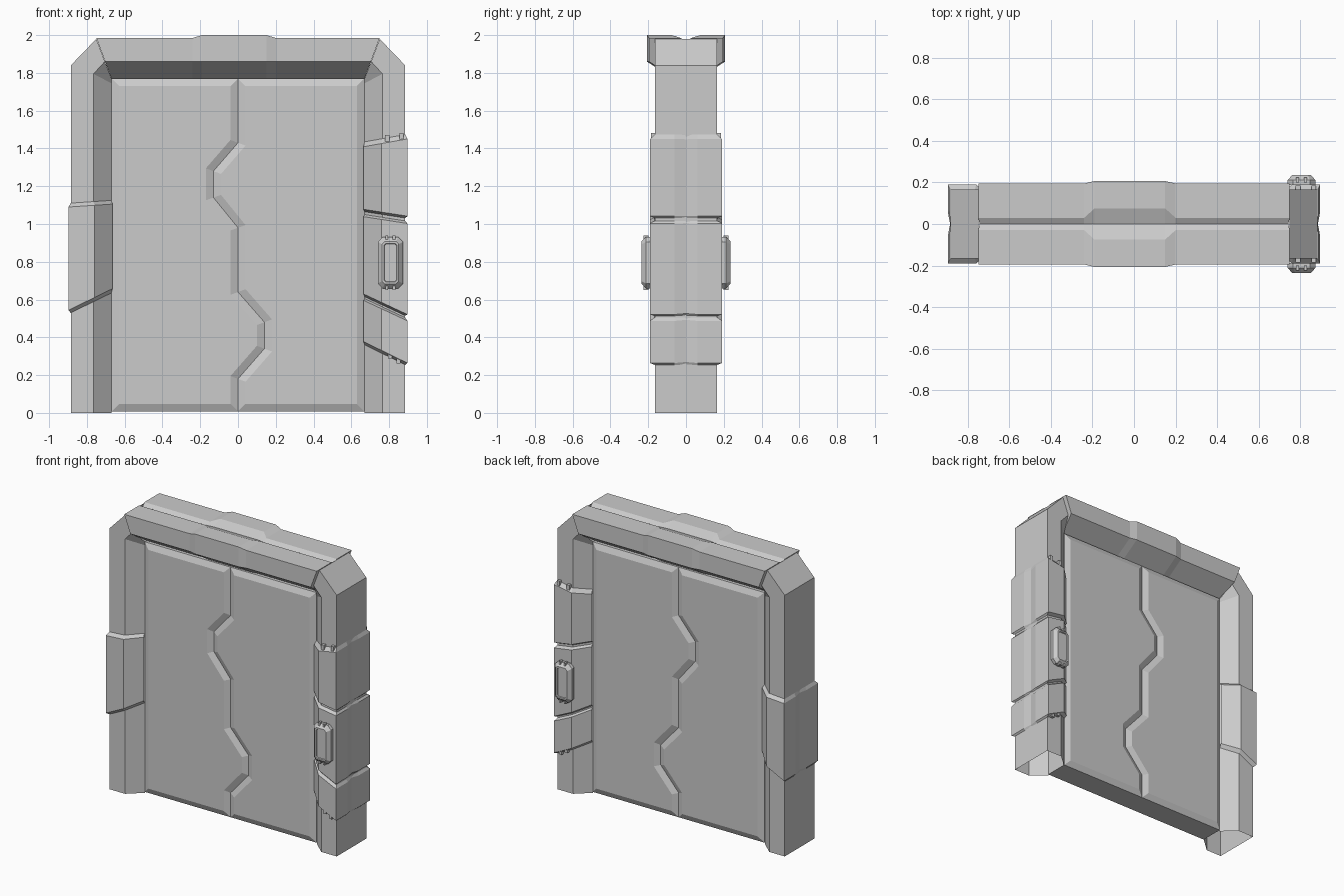
import bpy, bmesh

if "Cube" in bpy.data.objects:
    bpy.data.objects.remove(bpy.data.objects["Cube"])


def to_object(name, bm):
    bmesh.ops.recalc_face_normals(bm, faces=bm.faces)
    me = bpy.data.meshes.new(name)
    bm.to_mesh(me)
    bm.free()
    ob = bpy.data.objects.new(name, me)
    bpy.context.collection.objects.link(ob)
    return ob


def loft(name, sections, start=True, end=True, closed=True):
    """Skin matching sections; caps and the closing side are optional."""
    bm = bmesh.new()
    rings = [[bm.verts.new(p) for p in s] for s in sections]
    n = len(rings[0])
    for a, b in zip(rings, rings[1:]):
        for i in range(n if closed else n - 1):
            j = (i + 1) % n
            bm.faces.new((a[i], a[j], b[j], b[i]))
    if start:
        bm.faces.new(rings[0])
    if end:
        bm.faces.new(rings[-1])
    return to_object(name, bm)


def box(name, centre, size):
    x, y, z = centre
    a, b, c = (s / 2 for s in size)
    ring = [(-a, -b), (a, -b), (a, b), (-a, b)]
    return loft(name, [[(x + i, y + j, z + k) for i, j in ring] for k in (-c, c)])


def wrap(half):
    """Mirror a half section (front side first) across y = 0."""
    return half + [(p[0], -p[1]) + tuple(p[2:]) for p in reversed(half) if p[1]]


# Side posts: open shells with splayed jamb and a 45 degree shoulder
for s, side in ((-1, "left"), (1, "right")):
    secs = []
    for inner, corner, outer in (
            ((.67, 0), (.765, 0), (.885, 0)),
            ((.67, 1.745), (.765, 1.795), (.885, 1.84)),
            ((.67, 1.77), (.705, 1.86), (.75, 1.98))):
        secs.append(wrap([(s * inner[0], -.08, inner[1]),
                          (s * corner[0], -.165, corner[1]),
                          (s * outer[0], -.165, outer[1])]))
    loft(side + "_post", secs, start=False, end=False, closed=False)

# Lintel with mitred ends, top groove and a raised middle section
plain = [(.06, 1.77), (.195, 1.86), (.195, 1.985), (.03, 1.985), (0, 1.968)]
bump = [(.06, 1.765), (.207, 1.86), (.207, 2.0), (.075, 2.0), (0, 1.972)]


def full(half):
    return half + [(-y, z) for y, z in reversed(half) if y]


def mitre(s):
    return [(s * (.67 + .372 * (z - 1.77)), y, z) for y, z in full(plain)]


middle = [[(x, y, z) for y, z in full(p)]
          for x, p in ((-.24, plain), (-.19, bump), (.15, bump), (.2, plain))]
loft("lintel", [mitre(-1)] + middle + [mitre(1)], closed=False)

# Two door leaves meeting in a shallow zigzag groove
seam = [(0, .008), (0, .18), (.14, .34), (.14, .48), (0, .64), (0, .98),
        (-.13, 1.14), (-.13, 1.28), (0, 1.43), (0, 1.77)]
for s, side in ((-1, "left"), (1, "right")):
    outline = seam + [(s * .669, 1.77), (s * .669, .008)]
    bm = bmesh.new()
    rings = [[bm.verts.new((x, y, z)) for x, z in outline] for y in (-.082, .082)]
    n = len(outline)
    walls = []
    for i in range(n):
        j = (i + 1) % n
        walls.append(bm.faces.new((rings[0][i], rings[0][j], rings[1][j], rings[1][i])))
    caps = [bm.faces.new(r) for r in rings]
    bmesh.ops.recalc_face_normals(bm, faces=bm.faces)
    bmesh.ops.inset_individual(bm, faces=caps, thickness=.04, depth=.018,
                               use_even_offset=True)
    bmesh.ops.delete(bm, geom=walls[:len(seam) - 1], context='FACES_ONLY')
    to_object(side + "_door_leaf", bm)


# Armour plates wrapped around the posts, with slanted and chamfered ends
big = wrap([(.664, -.1), (.76, -.19), (.897, -.19), (.897, -.06), (.886, 0)])
small = wrap([(.671, -.083), (.766, -.167), (.886, -.167), (.886, -.06), (.884, 0)])


def plate(name, s, bottom, top, low, high):
    """bottom and top are (z at inner edge, z at outer edge)."""
    def sec(ring, zs, dz):
        return [(s * x, y, zs[0] + (zs[1] - zs[0]) * (x - .67) / .225 + dz)
                for x, y in ring]
    loft(name, [sec(small, bottom, 0), sec(big, bottom, low),
                sec(big, top, -high), sec(small, top, 0)],
         start=False, end=False, closed=False)


plate("upper_right_plate", 1, (1.065, 1.03), (1.435, 1.475), .012, .025)
plate("middle_right_plate", 1, (.615, .51), (1.05, 1.015), .012, .012)
plate("lower_right_plate", 1, (.36, .25), (.605, .5), .015, .012)
plate("left_plate", -1, (.635, .525), (1.125, 1.11), .02, .02)

for s, side in ((-1, "front"), (1, "back")):
    # Small teeth on the outer ends of the plates
    for i, (x, z) in enumerate(((.79, 1.455), (.865, 1.465), (.805, .305), (.85, .28))):
        box(f"{side}_plate_tooth_{i}", (x, s * .175, z), (.022, .022, .035))

    # Control box: eight-sided shell with bevelled rim and sunken screen
    def octagon(w, h, c, y):
        pts = [(w - c, -h), (w, c - h), (w, h - c), (w - c, h)]
        pts += [(-x, -z) for x, z in pts]
        return [(.807 + x, s * y, .795 + z) for x, z in pts]
    loft(side + "_control_box", [
        octagon(.067, .136, .026, .188), octagon(.067, .136, .026, .212),
        octagon(.044, .112, .014, .236), octagon(.034, .102, .009, .236),
        octagon(.031, .099, .008, .230)], start=False)
    for z in (.664, .926):
        for x in (.788, .826):
            box(side + "_control_box_clip", (x, s * .212, z), (.014, .026, .028))
